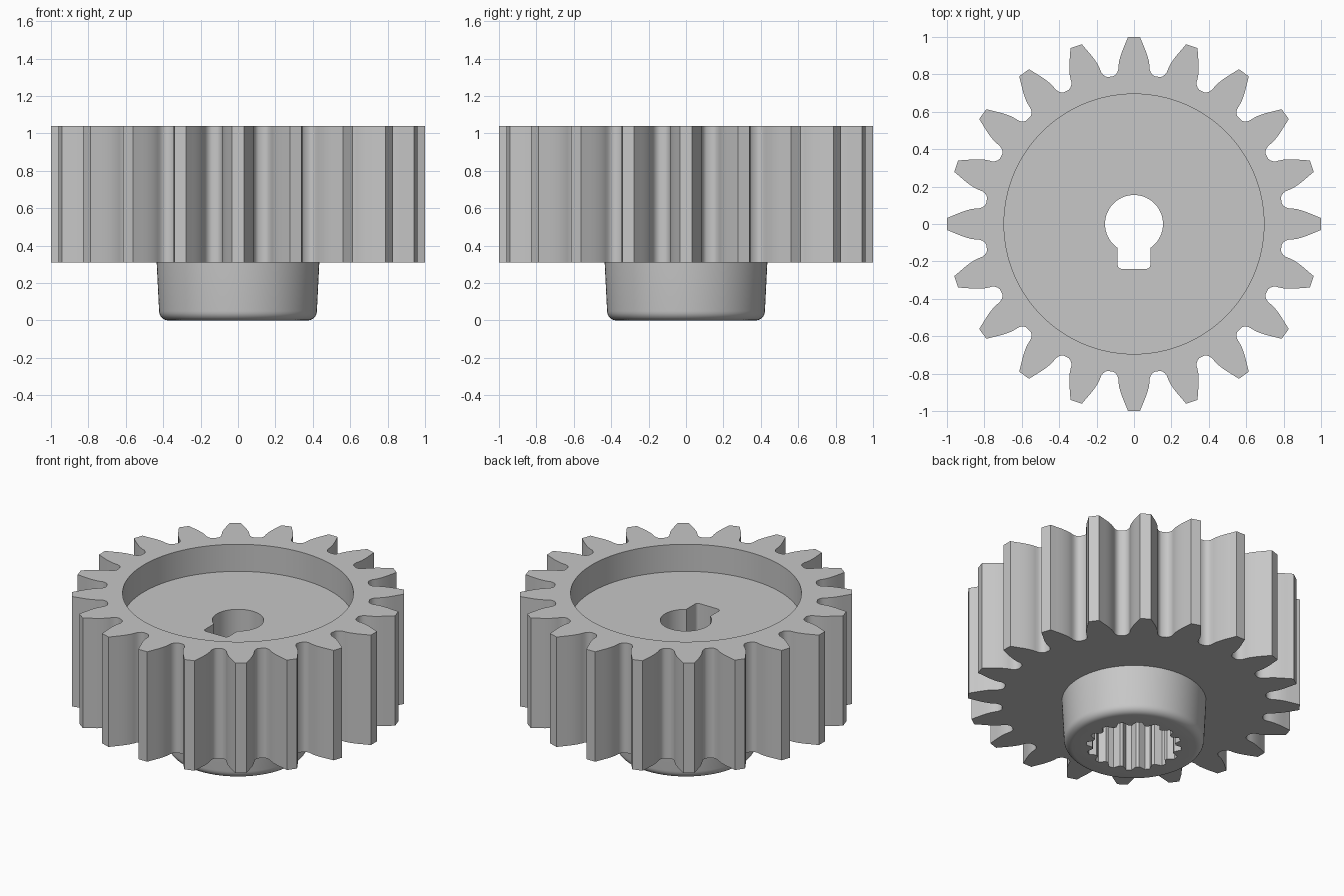
import bpy
import bmesh
from math import sin, cos, pi, radians, asin

cube = bpy.data.objects.get("Cube")
if cube:
    bpy.data.objects.remove(cube, do_unlink=True)

TEETH = 20
SPLINES = 16
TOP, BASE, FLOOR, POCKET = 1.04, 0.31, 0.86, 0.58

grey = bpy.data.materials.new("plain grey")
grey.use_nodes = True
colour = (0.57, 0.57, 0.57, 1)
grey.diffuse_color = colour
grey.node_tree.nodes["Principled BSDF"].inputs["Base Color"].default_value = colour


def polar(r, a):
    return (r * cos(a), r * sin(a))


def ring(r, count):
    return [polar(r, 2 * pi * i / count) for i in range(count)]


def add_object(name, bm):
    bmesh.ops.recalc_face_normals(bm, faces=bm.faces)
    mesh = bpy.data.meshes.new(name)
    bm.to_mesh(mesh)
    bm.free()
    mesh.materials.append(grey)
    obj = bpy.data.objects.new(name, mesh)
    bpy.context.collection.objects.link(obj)
    return obj


def stack(name, layers):
    """Solid through stacked outlines given as (outline, z)."""
    bm = bmesh.new()
    loops = [[bm.verts.new((x, y, z)) for x, y in outline] for outline, z in layers]
    for low, high in zip(loops, loops[1:]):
        for i in range(len(low)):
            bm.faces.new((low[i - 1], low[i], high[i], high[i - 1]))
    bm.faces.new(loops[0][::-1])
    bm.faces.new(loops[-1])
    return add_object(name, bm)


def prism(name, outline, low, high):
    return stack(name, [(outline, low), (outline, high)])


def combine(target, tool, operation):
    """Apply a boolean and remove the tool."""
    tool.hide_render = True
    mod = target.modifiers.new(operation, "BOOLEAN")
    mod.operation = operation
    mod.solver = "EXACT"
    mod.object = tool
    bpy.context.view_layer.update()
    graph = bpy.context.evaluated_depsgraph_get()
    mesh = bpy.data.meshes.new_from_object(target.evaluated_get(graph))
    target.modifiers.clear()
    target.data = mesh
    bpy.data.objects.remove(tool, do_unlink=True)


# Toothed body: half a tooth as (radius, degrees from tooth centre), mirrored
half = [(1.0, 1.85), (0.975, 2.5), (0.95, 3.2), (0.925, 3.95), (0.9, 4.6),
        (0.875, 5.2), (0.85, 5.6), (0.83, 5.8), (0.815, 6.3), (0.804, 7.0),
        (0.798, 7.9)]
tooth = [(r, -a) for r, a in reversed(half)] + half
outline = [polar(r, radians(a) + 2 * pi * k / TEETH)
           for k in range(TEETH) for r, a in tooth]
gear = prism("gear_body", outline, BASE, TOP)

# Tapered hub with a rounded lower rim, sunk slightly into the body
rim = 0.05
layers = [(ring(0.422 - rim + rim * sin(a), 96), rim - rim * cos(a))
          for a in [radians(15 * i) for i in range(7)]]
hub = stack("hub", layers + [(ring(0.435, 96), BASE), (ring(0.435, 96), BASE + 0.05)])
combine(gear, hub, "UNION")

# Shallow round recess in the top
combine(gear, prism("recess_cutter", ring(0.695, 128), FLOOR, TOP + 0.1), "DIFFERENCE")

# Splined socket in the hub
step = 2 * pi / SPLINES
spline = [polar(r, pi / 2 + step * (k + f)) for k in range(SPLINES)
          for r, f in [(0.25, -0.1), (0.25, 0.1), (0.288, 0.36), (0.288, 0.64)]]
combine(gear, prism("socket_cutter", spline, -0.1, POCKET), "DIFFERENCE")

# Keyed bore: circular arc joined to a slot with rounded corners
bore, slot, depth, corner = 0.155, 0.087, -0.24, 0.02
gap = asin(slot / bore)
start, sweep = -pi / 2 + gap, 2 * pi - 2 * gap
key = [polar(bore, start + sweep * i / 48) for i in range(49)]
for side, first in ((-1, pi), (1, 1.5 * pi)):
    for i in range(5):
        x, y = polar(corner, first + i * pi / 8)
        key.append((side * (slot - corner) + x, depth + corner + y))
combine(gear, prism("bore_cutter", key, POCKET - 0.1, FLOOR + 0.1), "DIFFERENCE")

# Smooth curved walls, keep the edges crisp
bpy.ops.object.select_all(action="DESELECT")
gear.select_set(True)
bpy.context.view_layer.objects.active = gear
bpy.ops.object.shade_smooth_by_angle(angle=radians(30))
